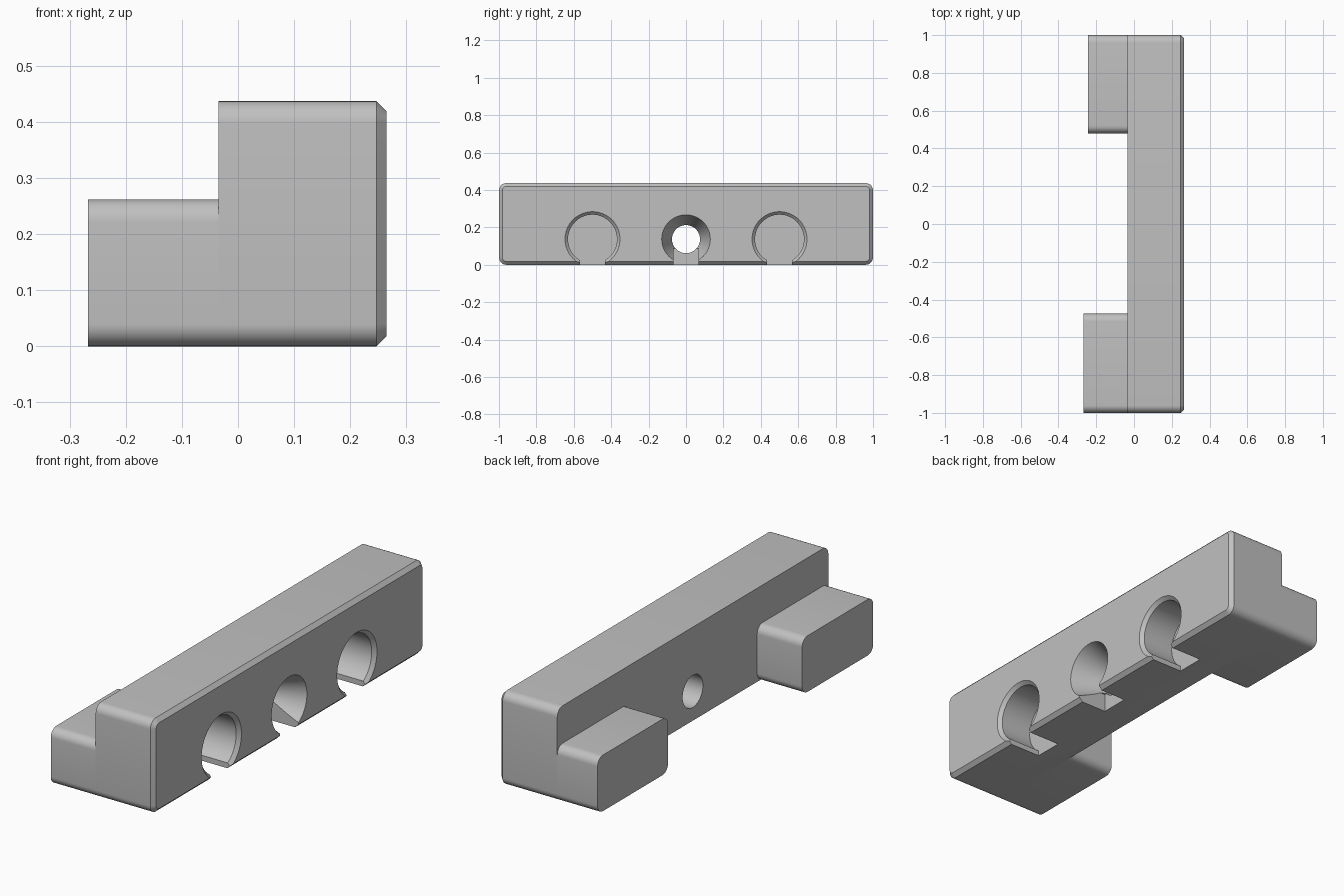
import bpy, bmesh
from math import sin, cos, pi, radians

if "Cube" in bpy.data.objects:
    bpy.data.objects.remove(bpy.data.objects["Cube"], do_unlink=True)

# Single plain grey material
grey = bpy.data.materials.new("plain grey")
grey.use_nodes = True
grey.diffuse_color = (0.53, 0.53, 0.53, 1)
grey.node_tree.nodes["Principled BSDF"].inputs["Base Color"].default_value = grey.diffuse_color


def rounded_rect(y0, y1, z0, z1, r, inset=0, steps=8):
    """Rounded rectangle outline in the YZ plane, optionally inset."""
    pts = []
    corners = [(y1 - r, z1 - r), (y0 + r, z1 - r), (y0 + r, z0 + r), (y1 - r, z0 + r)]
    for q, (cy, cz) in enumerate(corners):
        for i in range(steps + 1):
            a = pi / 2 * (q + i / steps)
            pts.append((cy + (r - inset) * cos(a), cz + (r - inset) * sin(a)))
    return pts


def circle(y, z, r, steps=64):
    return [(y + r * cos(2 * pi * i / steps), z + r * sin(2 * pi * i / steps))
            for i in range(steps)]


def loft(name, sections):
    """Solid skinned through (x, outline) sections of equal point count."""
    bm = bmesh.new()
    rings = [[bm.verts.new((x, y, z)) for y, z in pts] for x, pts in sections]
    n = len(rings[0])
    for a, b in zip(rings, rings[1:]):
        for i in range(n):
            j = (i + 1) % n
            bm.faces.new((a[i], a[j], b[j], b[i]))
    bm.faces.new(rings[0])
    bm.faces.new(rings[-1])
    bmesh.ops.recalc_face_normals(bm, faces=bm.faces)
    mesh = bpy.data.meshes.new(name)
    bm.to_mesh(mesh)
    bm.free()
    mesh.materials.append(grey)
    obj = bpy.data.objects.new(name, mesh)
    bpy.context.collection.objects.link(obj)
    return obj


def activate(obj):
    bpy.ops.object.select_all(action='DESELECT')
    obj.select_set(True)
    bpy.context.view_layer.objects.active = obj


def cut(body, cutter):
    cutter.hide_render = True
    mod = body.modifiers.new("cut", 'BOOLEAN')
    mod.operation = 'DIFFERENCE'
    mod.solver = 'EXACT'
    mod.object = cutter
    activate(body)
    bpy.ops.object.modifier_apply(modifier=mod.name)
    bpy.data.objects.remove(cutter, do_unlink=True)


BACK, FACE, BEVEL, ROUND = -0.035, 0.265, 0.018, 0.04
HOLE_Z = 0.137

# Main bar with a chamfered face
bar_size = (-1, 1, 0, 0.437, ROUND)
bar = loft("main_bar", [(BACK, rounded_rect(*bar_size)),
                        (FACE - BEVEL, rounded_rect(*bar_size)),
                        (FACE, rounded_rect(*bar_size, inset=BEVEL))])

# Feet behind the two ends
front_foot = loft("front_foot", [(x, rounded_rect(-1, -0.475, 0, 0.262, ROUND))
                                 for x in (-0.267, BACK)])
back_foot = loft("back_foot", [(x, rounded_rect(0.48, 1, 0, 0.262, ROUND))
                               for x in (-0.243, BACK)])


def bore(y, profile, slot_end):
    """Turned hole plus the narrow slot that opens it to the underside."""
    cut(bar, loft("bore_cutter", [(x, circle(y, HOLE_Z, r)) for x, r in profile]))
    slot = [(y - 0.068, -0.1), (y + 0.068, -0.1), (y + 0.068, HOLE_Z - 0.05), (y - 0.068, HOLE_Z - 0.05)]
    cut(bar, loft("slot_cutter", [(slot_end, slot), (FACE + 0.1, slot)]))


# Blind pockets with a chamfered mouth
POCKET = FACE - 0.178
for y in (-0.5, 0.5):
    bore(y, [(POCKET, 0.131), (FACE - 0.016, 0.131), (FACE, 0.147), (FACE + 0.01, 0.157)], POCKET)

# Countersunk through hole in the middle
SINK = FACE - 0.15
bore(0, [(BACK - 0.1, 0.075), (SINK, 0.075), (FACE, 0.13), (FACE + 0.01, 0.134)], SINK)

for part in (bar, front_foot, back_foot):
    activate(part)
    bpy.ops.object.shade_smooth_by_angle(angle=radians(18))
